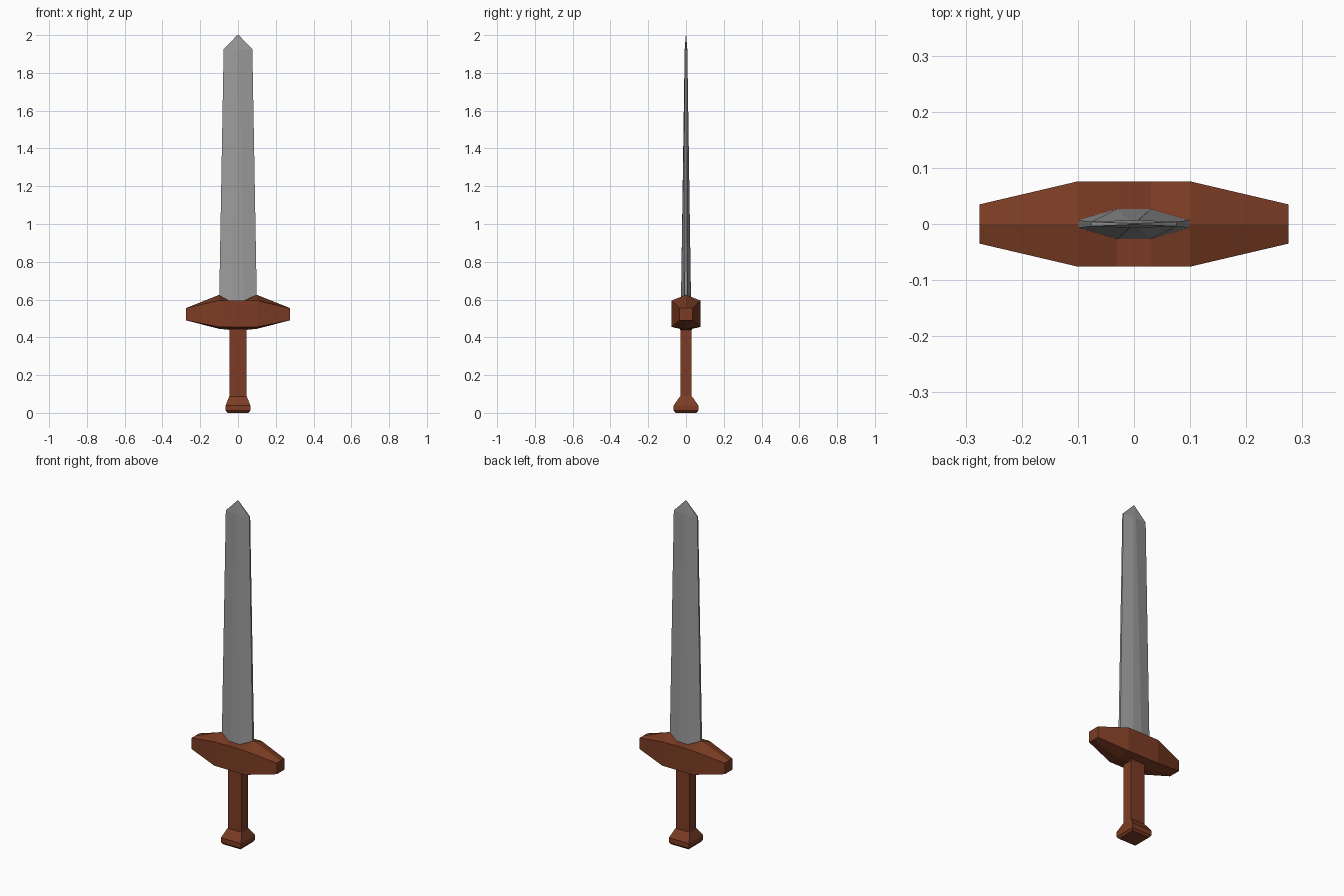
import bpy
import bmesh

cube = bpy.data.objects.get("Cube")
if cube:
    bpy.data.objects.remove(cube, do_unlink=True)


def material(name, colour):
    mat = bpy.data.materials.new(name)
    mat.use_nodes = True
    mat.diffuse_color = colour
    mat.node_tree.nodes["Principled BSDF"].inputs["Base Color"].default_value = colour
    return mat


def loft(name, rings, mat):
    """Bridge rings of equal length and cap both ends, with flat faces."""
    bm = bmesh.new()
    loops = [[bm.verts.new(p) for p in ring] for ring in rings]
    n = len(loops[0])
    for a, b in zip(loops, loops[1:]):
        for i in range(n):
            j = (i + 1) % n
            bm.faces.new((a[i], a[j], b[j], b[i]))
    bm.faces.new(loops[0][::-1])
    bm.faces.new(loops[-1])
    bmesh.ops.remove_doubles(bm, verts=bm.verts, dist=0.0001)
    bmesh.ops.recalc_face_normals(bm, faces=bm.faces)
    mesh = bpy.data.meshes.new(name)
    bm.to_mesh(mesh)
    bm.free()
    mesh.materials.append(mat)
    obj = bpy.data.objects.new(name, mesh)
    bpy.context.collection.objects.link(obj)
    return obj


def rectangle(x, y, z):
    return [(-x, -y, z), (x, -y, z), (x, y, z), (-x, y, z)]


def blade_section(edge_x, edge_y, flat_x, flat_y, z):
    """Eight-sided section: narrow cutting edges and a thicker middle."""
    half = [(edge_x, -edge_y), (edge_x, edge_y), (flat_x, flat_y), (-flat_x, flat_y)]
    return [(x, y, z) for x, y in half] + [(-x, -y, z) for x, y in half]


def guard_section(x, depth, bottom, low, high, top):
    """Six-sided section across the guard with ridges above and below."""
    return [(x, 0, bottom), (x, depth, low), (x, depth, high),
            (x, 0, top), (x, -depth, high), (x, -depth, low)]


steel = material("steel grey", (0.33, 0.33, 0.33, 1))
wood = material("red brown wood", (0.2, 0.046, 0.018, 1))

# Tapered blade with a pointed tip
loft("blade", [
    blade_section(0.10, 0.007, 0.03, 0.027, 0.57),
    blade_section(0.076, 0.004, 0.008, 0.007, 1.925),
    blade_section(0.004, 0.001, 0.001, 0.001, 2.0),
], steel)

# Crossguard, thick in the middle and narrow at both ends
half_guard = [
    (0.275, 0.035, 0.49, 0.49, 0.555, 0.555),
    (0.10, 0.076, 0.445, 0.455, 0.595, 0.625),
    (0.03, 0.076, 0.438, 0.455, 0.595, 0.595),
]
stations = half_guard + [(-s[0], *s[1:]) for s in reversed(half_guard)]
loft("crossguard", [guard_section(*s) for s in stations], wood)

# Rectangular grip
loft("grip", [rectangle(0.045, 0.03, 0.08), rectangle(0.045, 0.03, 0.438),
              rectangle(0.065, 0.04, 0.455)], wood)

# Flared pommel with a chamfered base
loft("pommel", [
    rectangle(0.055, 0.055, 0.0),
    rectangle(0.065, 0.065, 0.012),
    rectangle(0.065, 0.065, 0.04),
    rectangle(0.046, 0.031, 0.088),
], wood)
